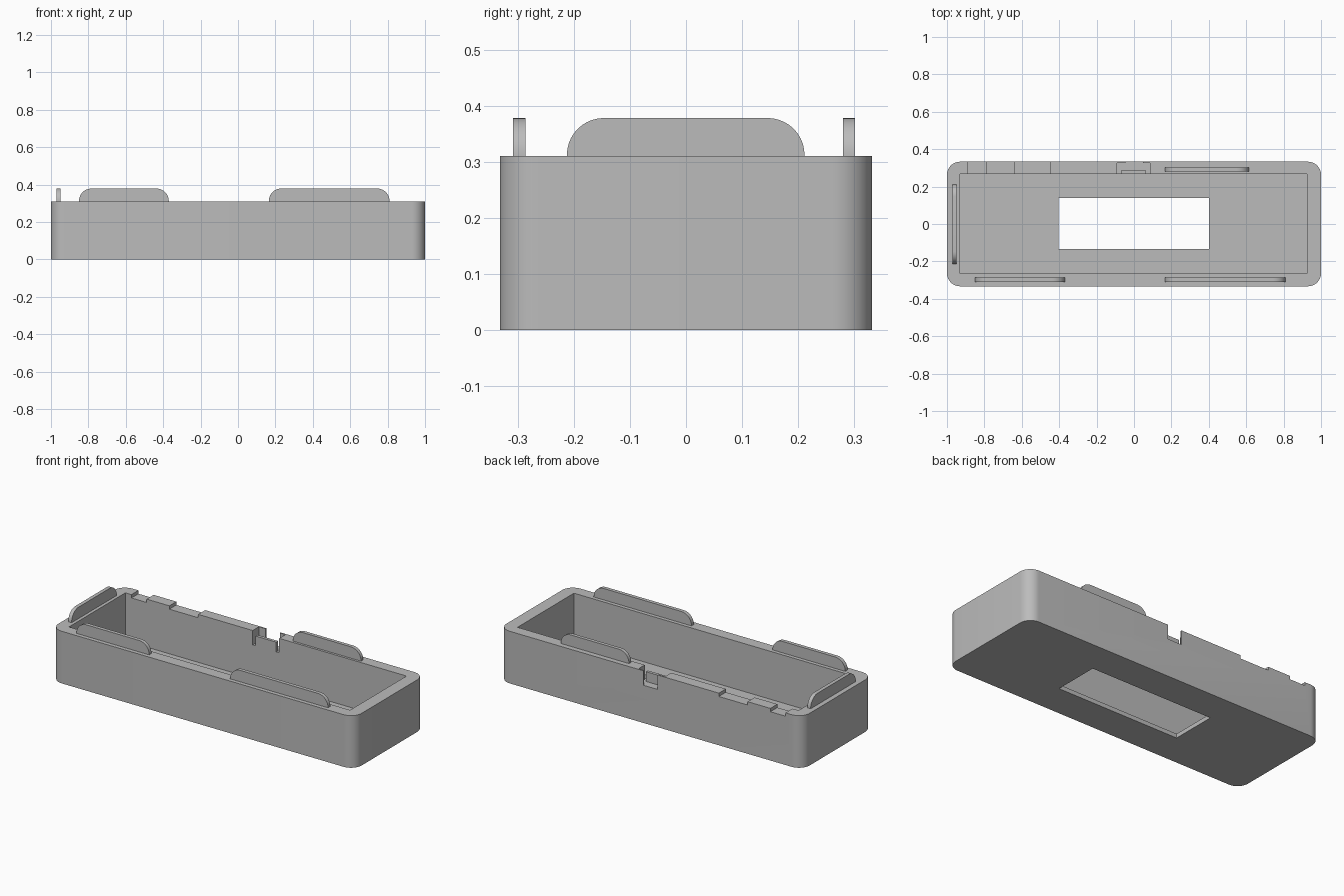
import bpy
import bmesh
from math import cos, sin, pi, radians

cube = bpy.data.objects.get("Cube")
if cube:
    bpy.data.objects.remove(cube, do_unlink=True)

grey = bpy.data.materials.new("plain_grey")
grey.use_nodes = True
colour = (0.5, 0.5, 0.5, 1)
grey.diffuse_color = colour
grey.node_tree.nodes["Principled BSDF"].inputs["Base Color"].default_value = colour

RIM, TOP = 0.311, 0.379


def rounded(u0, u1, v0, v1, r, corners, steps=10):
    """Outline of a rectangle with the chosen corners rounded, anticlockwise."""
    spots = [(u0, v0, 1, 1), (u1, v0, -1, 1), (u1, v1, -1, -1), (u0, v1, 1, -1)]
    pts = []
    for i, (u, v, su, sv) in enumerate(spots):
        if i not in corners:
            pts.append((u, v))
            continue
        for k in range(steps + 1):
            a = pi + (i + k / steps) * pi / 2
            pts.append((u + su * r + r * cos(a), v + sv * r + r * sin(a)))
    return pts


def prism(name, outline, place, depth):
    """Extrude an outline; place maps (u, v, w) to a position."""
    bm = bmesh.new()
    rings = [[bm.verts.new(place(u, v, w)) for u, v in outline] for w in depth]
    bm.faces.new(rings[0])
    bm.faces.new(rings[1])
    n = len(outline)
    for i in range(n):
        j = (i + 1) % n
        bm.faces.new((rings[0][i], rings[0][j], rings[1][j], rings[1][i]))
    bmesh.ops.recalc_face_normals(bm, faces=bm.faces)
    mesh = bpy.data.meshes.new(name)
    bm.to_mesh(mesh)
    bm.free()
    mesh.materials.append(grey)
    obj = bpy.data.objects.new(name, mesh)
    bpy.context.collection.objects.link(obj)
    return obj


def flat(u, v, w):
    return (u, v, w)


def along_x(u, v, w):
    return (u, w, v)


def along_y(u, v, w):
    return (w, u, v)


def box(name, x0, x1, y0, y1, z0, z1):
    return prism(name, rounded(x0, x1, y0, y1, 0, ()), flat, (z0, z1))


def smooth(obj):
    bpy.ops.object.select_all(action="DESELECT")
    obj.select_set(True)
    bpy.context.view_layer.objects.active = obj
    bpy.ops.object.shade_smooth_by_angle(angle=radians(30))


# Case body with rounded upright corners
body = prism("case_body", rounded(-1, 1, -0.333, 0.333, 0.07, (0, 1, 2, 3)), flat, (0, RIM))

# Cavity, floor window, rim notches and connector slot
cuts = {
    "cavity": (-0.93, 0.925, -0.265, 0.267, 0.025, 0.5),
    "floor_window": (-0.405, 0.4, -0.135, 0.14, -0.1, 0.1),
    "end_notch": (-0.89, -0.79, 0.2, 0.4, 0.291, 0.5),
    "wide_notch": (-0.64, -0.45, 0.2, 0.4, 0.291, 0.5),
    "connector_pocket": (-0.09, 0.085, 0.2, 0.325, 0.225, 0.5),
    "connector_slot": (-0.045, 0.048, 0.3, 0.4, 0.225, 0.5),
}
for name, size in cuts.items():
    cutter = box(name + "_cutter", *size)
    cutter.hide_render = True
    mod = body.modifiers.new(name, "BOOLEAN")
    mod.operation = "DIFFERENCE"
    mod.solver = "EXACT"
    mod.object = cutter
    bpy.context.view_layer.objects.active = body
    bpy.ops.object.modifier_apply(modifier=name)
    bpy.data.objects.remove(cutter, do_unlink=True)
smooth(body)

# Low wall on the inner side of the connector slot
box("connector_wall", -0.07, 0.065, 0.267, 0.285, 0.225, 0.283)

# Thin rounded tabs standing on the rim
tabs = [
    ("front_right_tab", along_x, -0.85, -0.37, (-0.309, -0.287)),
    ("front_left_tab", along_x, 0.165, 0.81, (-0.309, -0.287)),
    ("back_left_tab", along_x, 0.165, 0.615, (0.281, 0.302)),
    ("right_end_tab", along_y, -0.213, 0.212, (-0.971, -0.949)),
]
for name, place, start, end, thickness in tabs:
    smooth(prism(name, rounded(start, end, RIM, TOP, 0.066, (2, 3)), place, thickness))
